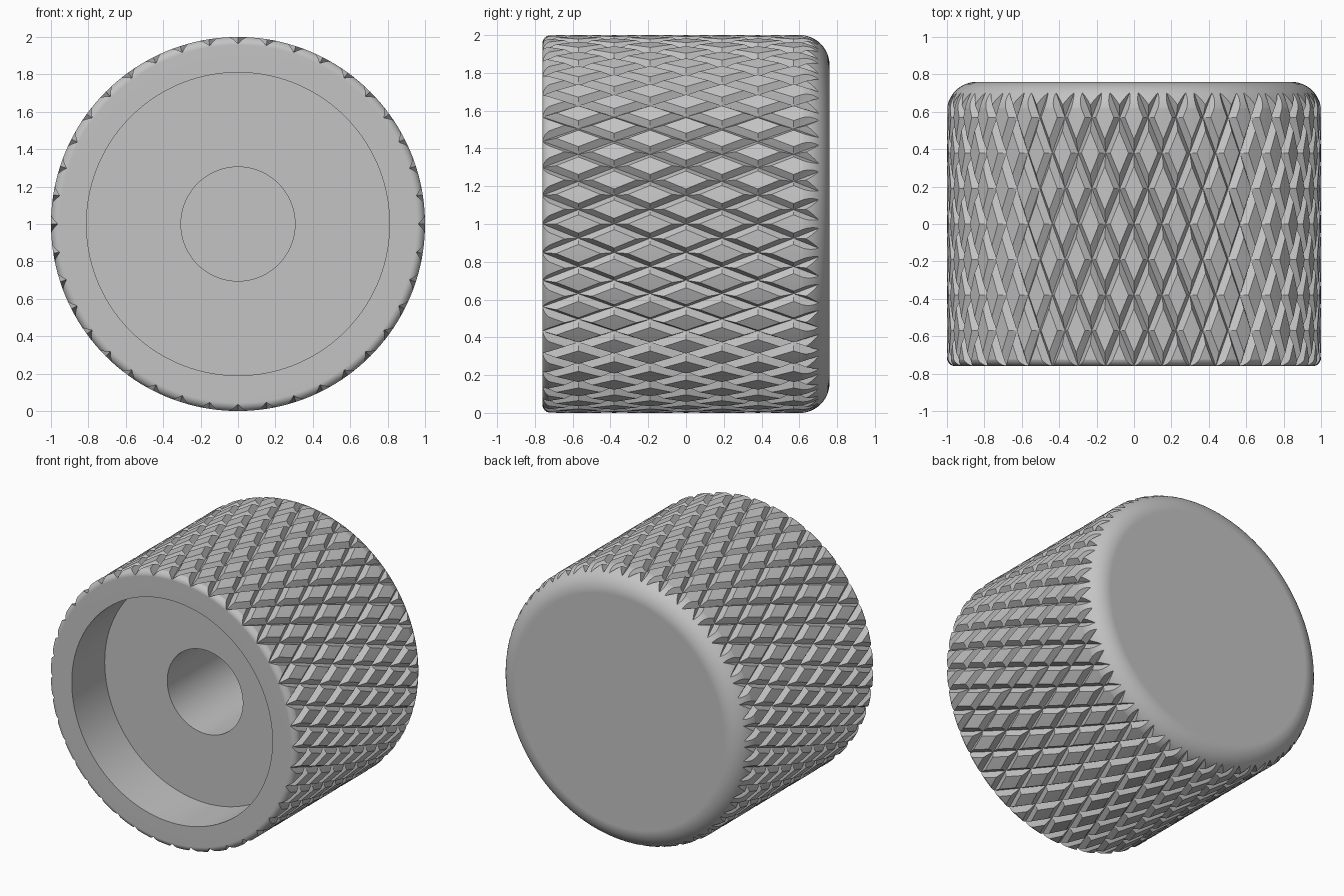
import bpy, bmesh, math
from mathutils import Matrix, Vector

cube = bpy.data.objects.get("Cube")
if cube:
    bpy.data.objects.remove(cube, do_unlink=True)

HALF = 0.76             # half the knob length along y
COUNT = 40              # grooves around the grip
ROW = HALF / 4          # spacing of groove crossings
GROOVE_R = 0.965
LAND = 0.62             # flat diamond size relative to its cell
SEGMENTS = 160

grey = bpy.data.materials.new("satin_grey")
grey.use_nodes = True
colour = (0.55, 0.55, 0.55, 1)
grey.diffuse_color = colour
grey.node_tree.nodes["Principled BSDF"].inputs["Base Color"].default_value = colour


def make_object(name, bm):
    bmesh.ops.recalc_face_normals(bm, faces=bm.faces)
    mesh = bpy.data.meshes.new(name)
    bm.to_mesh(mesh)
    bm.free()
    mesh.materials.append(grey)
    obj = bpy.data.objects.new(name, mesh)
    bpy.context.collection.objects.link(obj)
    return obj


def fillet(y_centre, r_centre, radius, start, steps):
    """Quarter arc in (radius, y), beginning at the given angle."""
    angles = [start + math.pi / 2 * k / steps for k in range(steps + 1)]
    return [(r_centre + radius * math.cos(a), y_centre + radius * math.sin(a)) for a in angles]


# Turned body: hole, recess, front rim, rounded back edge
def turned_body():
    outer, front, back = 1.001, 0.045, 0.16
    profile = [(0, 0.42), (0.305, 0.42), (0.305, -0.38), (0.81, -0.38), (0.81, -HALF)]
    profile += fillet(-HALF + front, outer - front, front, -math.pi / 2, 6)
    profile += fillet(HALF - back, outer - back, back, 0, 12)
    profile.append((0, HALF))
    bm = bmesh.new()
    verts = [bm.verts.new((r, y, 1)) for r, y in profile]
    edges = [bm.edges.new(pair) for pair in zip(verts, verts[1:])]
    bmesh.ops.spin(bm, geom=verts + edges, cent=(0, 0, 1), axis=(0, 1, 0),
                   angle=math.tau, steps=SEGMENTS, use_duplicate=False)
    bmesh.ops.remove_doubles(bm, verts=bm.verts, dist=1e-4)
    return make_object("knob", bm)


# Diamond knurl sleeve: crossing V grooves around flat-topped diamonds
def knurl_sleeve(last=5):
    bm = bmesh.new()
    slots = 2 * COUNT

    def point(i, j, r):
        a = math.tau * i / slots
        return bm.verts.new((r * math.sin(a), j * ROW, 1 + r * math.cos(a)))

    rows = range(-last, last + 1)
    nodes = {(i, j): point(i, j, GROOVE_R) for j in rows for i in range(slots) if (i + j) % 2 == 0}
    node = lambda i, j: nodes[i % slots, j]
    steps = [(1, 0), (0, 1), (-1, 0), (0, -1)]
    for j in rows[1:-1]:
        for i in range(slots):
            if (i + j) % 2 == 0:
                continue
            low = [node(i + a, j + b) for a, b in steps]
            top = [point(i + a * LAND, j + b * LAND, 1) for a, b in steps]
            for k in range(4):
                n = (k + 1) % 4
                bm.faces.new((low[k], low[n], top[n]))
                bm.faces.new((low[k], top[n], top[k]))
            bm.faces.new((top[0], top[1], top[3]))
            bm.faces.new((top[1], top[2], top[3]))
    for side in (-1, 1):
        j = side * last
        ring = [i for i in range(slots) if (i + j) % 2 == 0]
        for i in ring:
            bm.faces.new((node(i, j), node(i + 2, j), node(i + 1, j - side)))
        bm.faces.new([node(i, j) for i in ring])
    return make_object("knurl_sleeve", bm)


knob = turned_body()
sleeve = knurl_sleeve()
sleeve.hide_render = True

# Keep only the volume shared by body and sleeve
cut = knob.modifiers.new("knurl", "BOOLEAN")
cut.operation = "INTERSECT"
cut.solver = "EXACT"
cut.object = sleeve
bpy.ops.object.select_all(action="DESELECT")
knob.select_set(True)
bpy.context.view_layer.objects.active = knob
bpy.ops.object.modifier_apply(modifier=cut.name)
bpy.data.objects.remove(sleeve, do_unlink=True)

# Crisp knurl edges, smooth round surfaces
bpy.ops.object.shade_smooth_by_angle(angle=math.radians(25))
weighted = knob.modifiers.new("even_shading", "WEIGHTED_NORMAL")
weighted.keep_sharp = True
